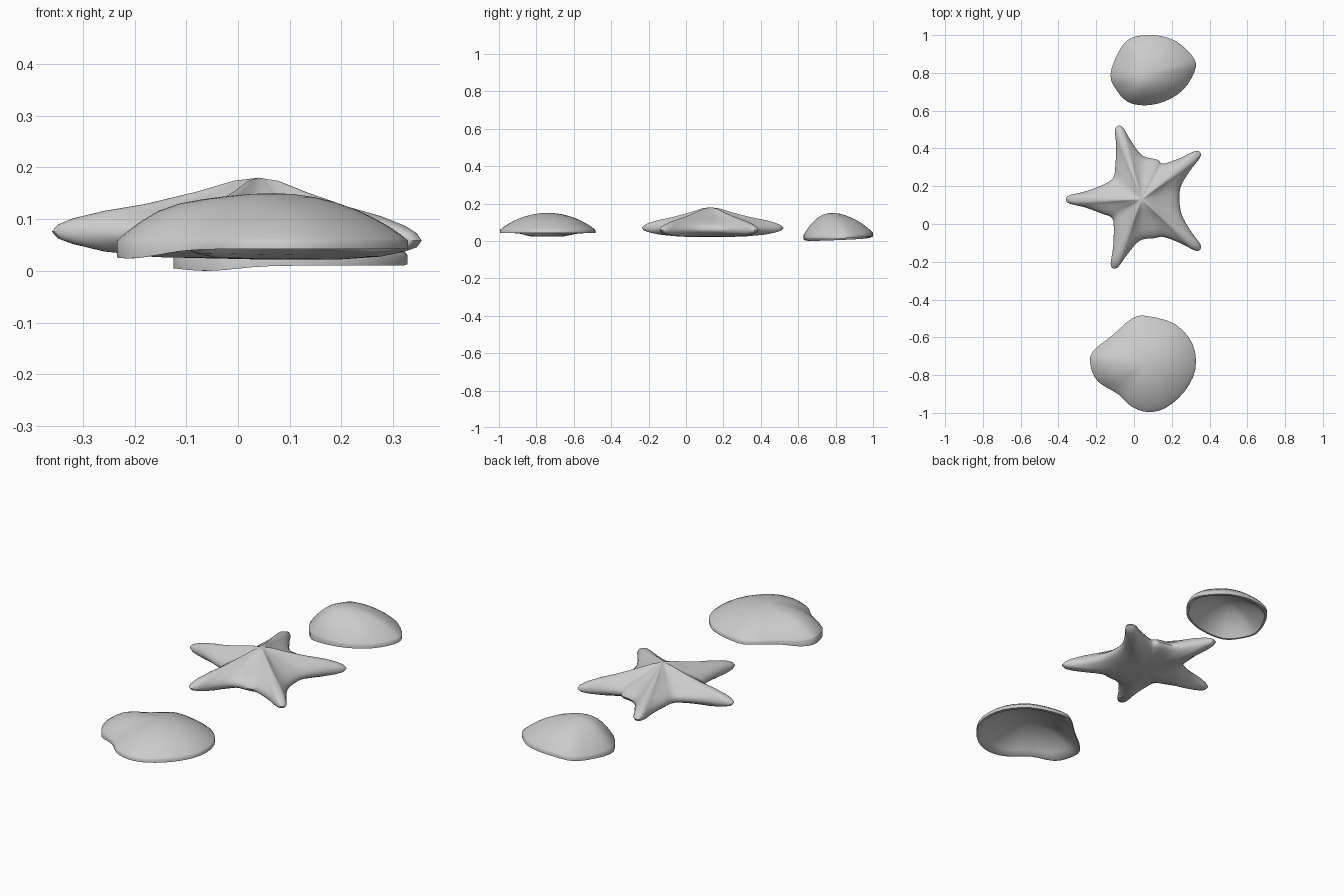
import bpy, bmesh, math
from mathutils import Vector

cube = bpy.data.objects.get("Cube")
if cube:
    bpy.data.objects.remove(cube, do_unlink=True)

grey = bpy.data.materials.new("plain_grey")
grey.use_nodes = True
colour = (0.6, 0.6, 0.6, 1)
grey.diffuse_color = colour
grey.node_tree.nodes["Principled BSDF"].inputs["Base Color"].default_value = colour


def smooth_loop(points, steps=4):
    """Closed spline through the points."""
    pts = [Vector(p) for p in points]
    n, out = len(pts), []
    for i in range(n):
        a, b, c, d = (pts[(i + k) % n] for k in (-1, 0, 1, 2))
        for s in range(steps):
            u = s / steps
            out.append(b + 0.5 * u * (c - a + u * (2 * a - 5 * b + 4 * c - d
                                                   + u * (3 * (b - c) + d - a))))
    return out


def loft(name, outline, centre, scales, height):
    """Join shrinking copies of an outline; height(ring, t, x, y) gives z.
    The first and last scales are zero: top and bottom poles."""
    bm = bmesh.new()
    centre = Vector(centre)
    rings = []
    for k, t in enumerate(scales):
        spots = [centre + (p - centre) * t for p in outline] if t else [centre]
        rings.append([bm.verts.new((p.x, p.y, height(k, t, p.x, p.y))) for p in spots])
    n = len(outline)
    for upper, lower in zip(rings, rings[1:]):
        for i in range(n):
            j = (i + 1) % n
            if len(upper) == 1:
                bm.faces.new((upper[0], lower[i], lower[j]))
            elif len(lower) == 1:
                bm.faces.new((upper[i], lower[0], upper[j]))
            else:
                bm.faces.new((upper[i], lower[i], lower[j], upper[j]))
    bmesh.ops.recalc_face_normals(bm, faces=bm.faces)
    mesh = bpy.data.meshes.new(name)
    bm.to_mesh(mesh)
    bm.free()
    mesh.materials.append(grey)
    obj = bpy.data.objects.new(name, mesh)
    bpy.context.collection.objects.link(obj)
    bpy.ops.object.select_all(action="DESELECT")
    obj.select_set(True)
    bpy.context.view_layer.objects.active = obj
    bpy.ops.object.shade_smooth_by_angle(angle=math.radians(50))
    return obj


# Starfish: five tapered arms with rounded valleys between them
heart = Vector((0.04, 0.13))
tips = [(-0.36, 0.13), (-0.11, -0.235), (0.35, -0.135), (0.35, 0.38), (-0.085, 0.52)]
valleys = [(-0.115, 0.03), (0.11, -0.075), (0.24, 0.13), (0.125, 0.34), (-0.11, 0.245)]
star = []
for tip, valley in zip(tips, valleys):
    arm = Vector(tip) - heart
    reach, along = arm.length, arm.normalized()
    side = Vector((-along.y, along.x))
    arm_side = [(0.19, 0.075), (0.1, 0.042), (0.018, 0.022)]
    half = [(reach - back, -w) for back, w in arm_side]
    ends = half + [(reach, 0)] + [(r, -w) for r, w in reversed(half)]
    star += [heart + along * r + side * w for r, w in ends] + [Vector(valley)]

profile = [(0, 0.18), (0.12, 0.174), (0.3, 0.152), (0.55, 0.126), (0.75, 0.11),
           (0.9, 0.093), (0.97, 0.08), (1, 0.066), (0.97, 0.053), (0.9, 0.044),
           (0.75, 0.032), (0.5, 0.024), (0, 0.022)]
loft("starfish", smooth_loop(star), heart, [t for t, z in profile],
     lambda k, t, x, y: profile[k][1] - 0.025 * (x - 0.04) * t)


# Shells: a dome, a thin rim and a hollow underside
def shell(name, points, centre, top, rim, beak, lift):
    outer = [0, 0.15, 0.3, 0.45, 0.6, 0.74, 0.86, 0.94, 0.985, 1]
    inner = [1, 0.94, 0.85, 0.7, 0.5, 0.25, 0]

    def height(k, t, x, y):
        edge = rim(x, y)
        near = math.exp(-((x - beak[0]) ** 2 + (y - beak[1]) ** 2) / 0.012)
        if k >= len(outer):
            u = min(t / 0.94, 1)
            return edge + (top - 0.022 - edge) * (1 - u * u) ** 0.9
        edge += 0.016
        return edge + (top - edge) * (1 - t * t) ** 0.9 + lift * near

    loft(name, smooth_loop(points, 3), centre, outer + inner, height)


front_outline = [(0.07, -0.487), (-0.01, -0.5), (-0.115, -0.59), (-0.22, -0.677),
                 (-0.23, -0.75), (-0.19, -0.835), (-0.085, -0.9), (-0.015, -0.965),
                 (0.07, -0.995), (0.165, -0.975), (0.265, -0.89), (0.325, -0.77),
                 (0.31, -0.635), (0.217, -0.53)]
shell("front_shell", front_outline, (0.07, -0.74), 0.15,
      lambda x, y: 0.042 - 0.018 * math.exp(-((x + 0.21) / 0.08) ** 2),
      (-0.19, -0.74), 0.02)

rear_outline = [(0.095, 1), (-0.015, 0.985), (-0.08, 0.915), (-0.125, 0.79),
                (-0.09, 0.705), (-0.03, 0.645), (0.06, 0.628), (0.165, 0.65),
                (0.26, 0.71), (0.32, 0.805), (0.32, 0.873), (0.245, 0.952), (0.18, 0.985)]
shell("rear_shell", rear_outline, (0.07, 0.79), 0.145,
      lambda x, y: 0.01 + 0.08 * max(0, y - 0.8) - 0.01 * math.exp(-((x + 0.06) / 0.08) ** 2),
      (-0.02, 0.71), 0.015)
